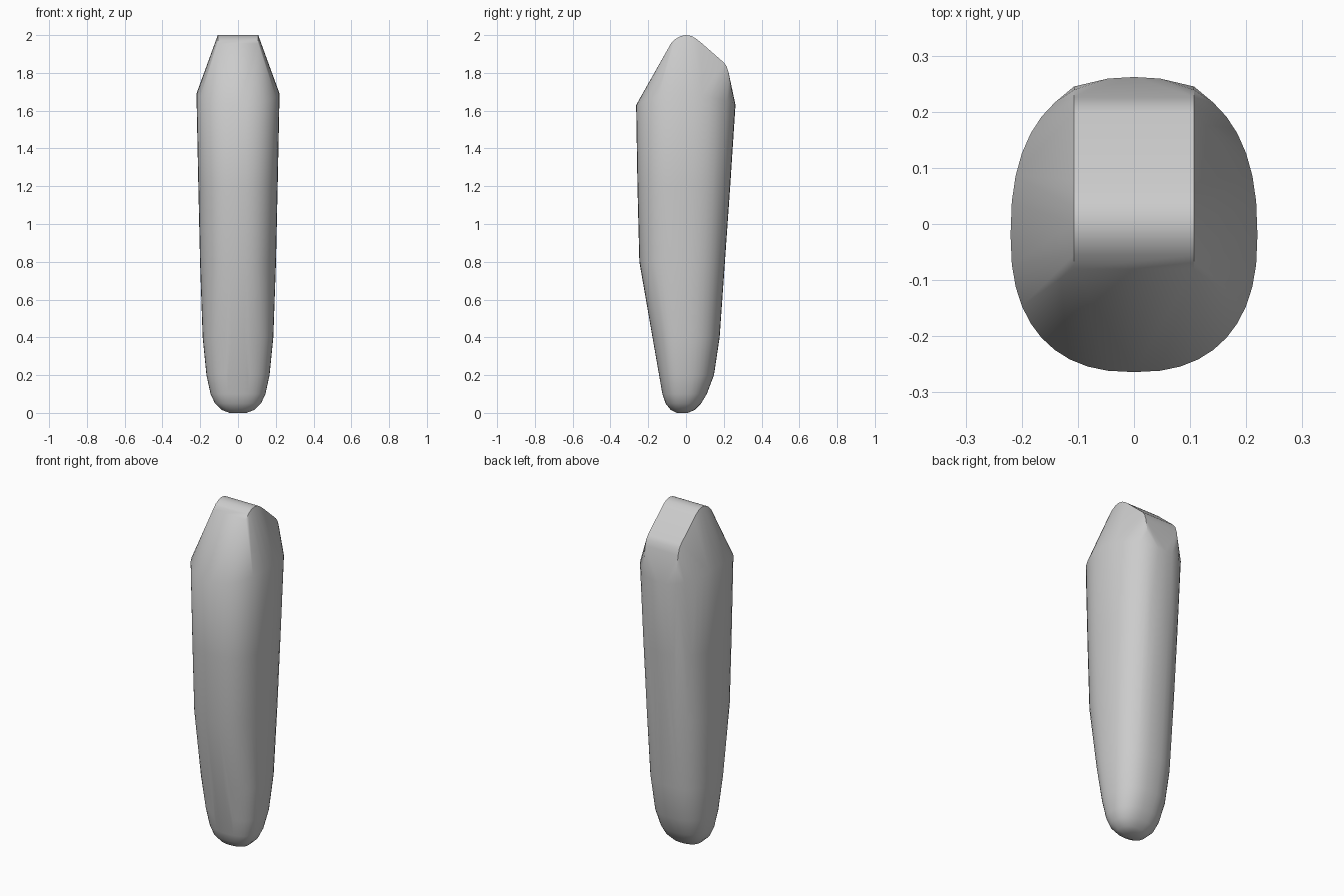
import bpy, bmesh, math

old = bpy.data.objects.get("Cube")
if old:
    bpy.data.objects.remove(old, do_unlink=True)

grey = bpy.data.materials.new("plain grey")
grey.use_nodes = True
colour = (0.6, 0.6, 0.6, 1)
grey.diffuse_color = colour
grey.node_tree.nodes["Principled BSDF"].inputs["Base Color"].default_value = colour

SIDES = 40
EXPONENT = 2.4
MIDDLE = -0.02


def squash(value):
    return math.copysign(abs(value) ** (2 / EXPONENT), value)


def ring(z, half_width, front, back, rim_drop=0):
    """Rounded section; rim_drop lowers its front and back ends."""
    points = []
    for i in range(SIDES):
        angle = 2 * math.pi * i / SIDES
        s = squash(math.sin(angle))
        depth = back - MIDDLE if s > 0 else MIDDLE - front
        points.append((half_width * squash(math.cos(angle)),
                       MIDDLE + s * depth, z - rim_drop * s * s))
    return points


# Body sections: height, half width, front, back
sections = [
    (0.0, 0.045, -0.05, 0.01),
    (0.015, 0.085, -0.08, 0.045),
    (0.05, 0.122, -0.108, 0.08),
    (0.1, 0.145, -0.125, 0.11),
    (0.2, 0.167, -0.142, 0.148),
    (0.4, 0.187, -0.177, 0.178),
    (0.8, 0.201, -0.247, 0.206),
    (1.2, 0.21, -0.257, 0.234),
]
points = [p for s in sections for p in ring(*s)]
points += ring(1.69, 0.22, -0.264, 0.262, 0.06)

# Straight-edged strip running over the tip and down the back
strip = [(-0.08, 1.955), (-0.055, 1.98), (-0.028, 1.995), (0, 2.0),
         (0.03, 1.995), (0.055, 1.98), (0.08, 1.96), (0.2, 1.855),
         (0.215, 1.835), (0.226, 1.8), (0.239, 1.72), (0.245, 1.64)]
points += [(x, y, z) for x in (-0.107, 0.107) for y, z in strip]

# Stretch a convex skin over the sections and the strip
bm = bmesh.new()
for p in points:
    bm.verts.new(p)
bmesh.ops.convex_hull(bm, input=bm.verts[:])
bmesh.ops.delete(bm, geom=[v for v in bm.verts if not v.link_faces], context="VERTS")
bmesh.ops.join_triangles(bm, faces=bm.faces[:], angle_face_threshold=0.1,
                         angle_shape_threshold=0.7)
bmesh.ops.recalc_face_normals(bm, faces=bm.faces[:])
mesh = bpy.data.meshes.new("tapered_body")
bm.to_mesh(mesh)
bm.free()
mesh.materials.append(grey)
body = bpy.data.objects.new("tapered_body", mesh)
bpy.context.collection.objects.link(body)

# Smooth surface with the strip edges kept sharp
bpy.ops.object.select_all(action="DESELECT")
body.select_set(True)
bpy.context.view_layer.objects.active = body
bpy.ops.object.shade_smooth_by_angle(angle=math.radians(35))
